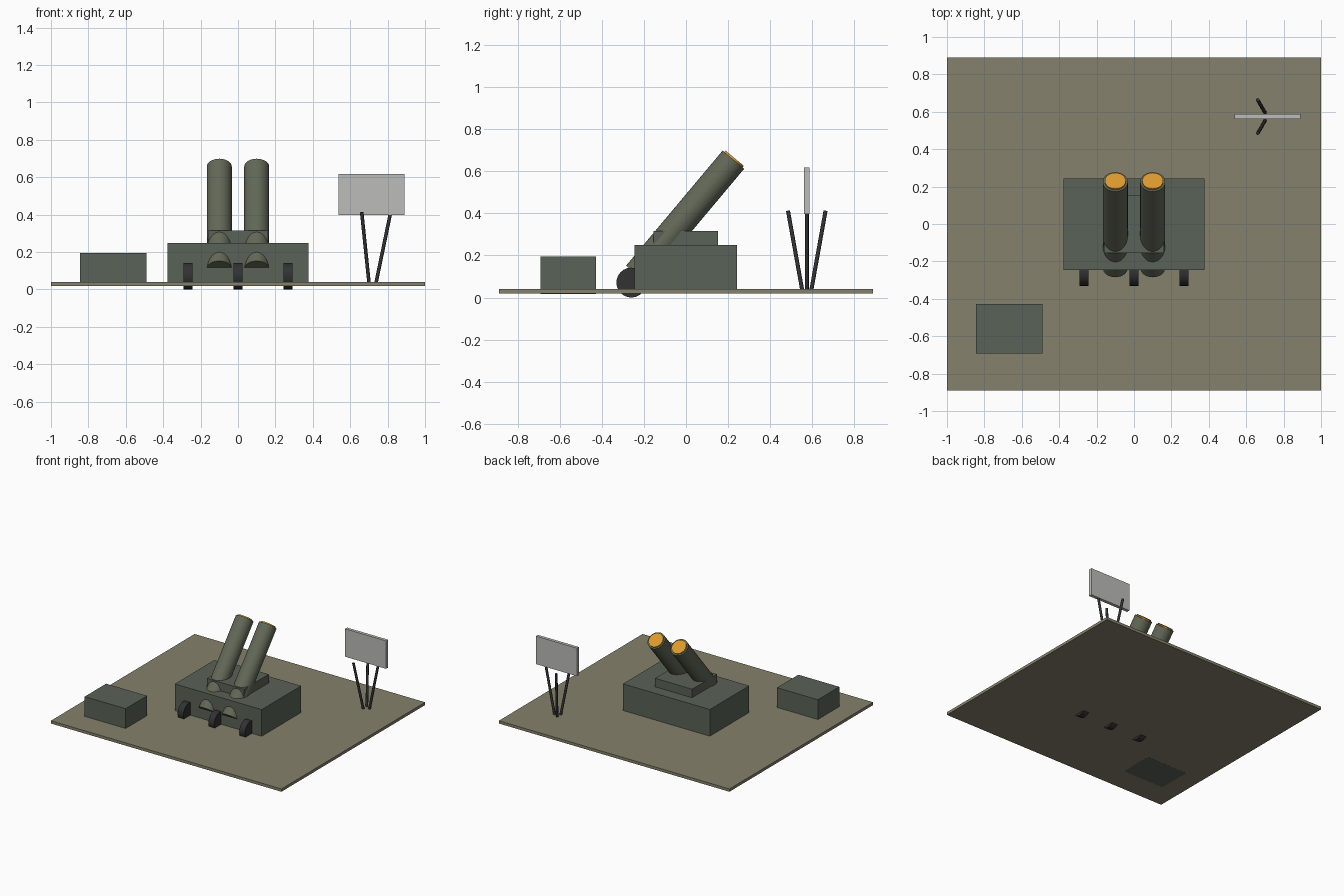
import bpy
import math
from mathutils import Vector

if "Cube" in bpy.data.objects:
    bpy.data.objects.remove(bpy.data.objects["Cube"])


def paint(name, r, g, b):
    """Flat material from 0-255 display colour."""
    def lin(c):
        c /= 255
        return c / 12.92 if c <= 0.04045 else ((c + 0.055) / 1.055) ** 2.4
    m = bpy.data.materials.new(name)
    m.diffuse_color = (lin(r), lin(g), lin(b), 1)
    m.use_nodes = True
    m.node_tree.nodes["Principled BSDF"].inputs["Base Color"].default_value = m.diffuse_color
    return m


SAND = paint("sandy ground", 133, 129, 108)
GREEN = paint("dark green", 90, 98, 87)
OLIVE = paint("olive green", 98, 104, 87)
BLACK = paint("rubber black", 50, 50, 52)
GREY = paint("light grey", 188, 189, 186)
ORANGE = paint("orange", 220, 153, 45)


def box(name, lo, hi, mat):
    lo, hi = Vector(lo), Vector(hi)
    bpy.ops.mesh.primitive_cube_add(size=1, location=(lo + hi) / 2)
    ob = bpy.context.object
    ob.name = name
    ob.scale = hi - lo
    bpy.ops.object.transform_apply(location=False, rotation=False, scale=True)
    ob.data.materials.append(mat)


def rod(name, a, b, radius, mat, sides=32):
    """Cylinder running from point a to point b."""
    a, b = Vector(a), Vector(b)
    bpy.ops.mesh.primitive_cylinder_add(
        vertices=sides, radius=radius, depth=(b - a).length, location=(a + b) / 2,
        rotation=(b - a).to_track_quat('Z', 'Y').to_euler())
    ob = bpy.context.object
    ob.name = name
    ob.data.materials.append(mat)
    bpy.ops.object.shade_smooth_by_angle(angle=math.radians(35))


# Ground, launcher base, tube mount and supply crate
box("ground_plate", (-1, -0.89, 0.018), (1, 0.89, 0.04), SAND)
box("launcher_body", (-0.377, -0.245, 0.03), (0.377, 0.243, 0.249), GREEN)
box("tube_mount", (-0.16, -0.155, 0.24), (0.16, 0.153, 0.316), GREEN)
box("supply_crate", (-0.845, -0.692, 0.0175), (-0.49, -0.427, 0.195), GREEN)

# Launch tubes tilted 50 degrees, each with a coloured end cap
tilt = math.radians(50)
aim = Vector((0, math.cos(tilt), math.sin(tilt)))
for side, x in (("left", -0.1), ("right", 0.1)):
    mid = Vector((x, -0.004, 0.382))
    muzzle = mid + aim * 0.357
    rod(side + "_tube", mid - aim * 0.357, muzzle, 0.067, OLIVE)
    rod(side + "_cap", muzzle - aim * 0.01, muzzle + aim * 0.009, 0.056, ORANGE)

# Three front wheels
for i, x in enumerate((-0.267, 0, 0.267)):
    rod(f"wheel_{i + 1}", (x - 0.025, -0.26, 0.071), (x + 0.025, -0.26, 0.071),
        0.071, BLACK, 24)

# Radar panel on three splayed legs
box("radar_panel", (0.536, 0.562, 0.398), (0.891, 0.587, 0.617), GREY)
for i in range(3):
    a = math.radians(120 * i)
    out = Vector((math.cos(a), math.sin(a), 0))
    hub = Vector((0.713, 0.574, 0))
    rod(f"radar_leg_{i + 1}", hub + out * 0.024 + Vector((0, 0, 0.03)),
        hub + out * 0.103 + Vector((0, 0, 0.412)), 0.0095, BLACK, 12)
